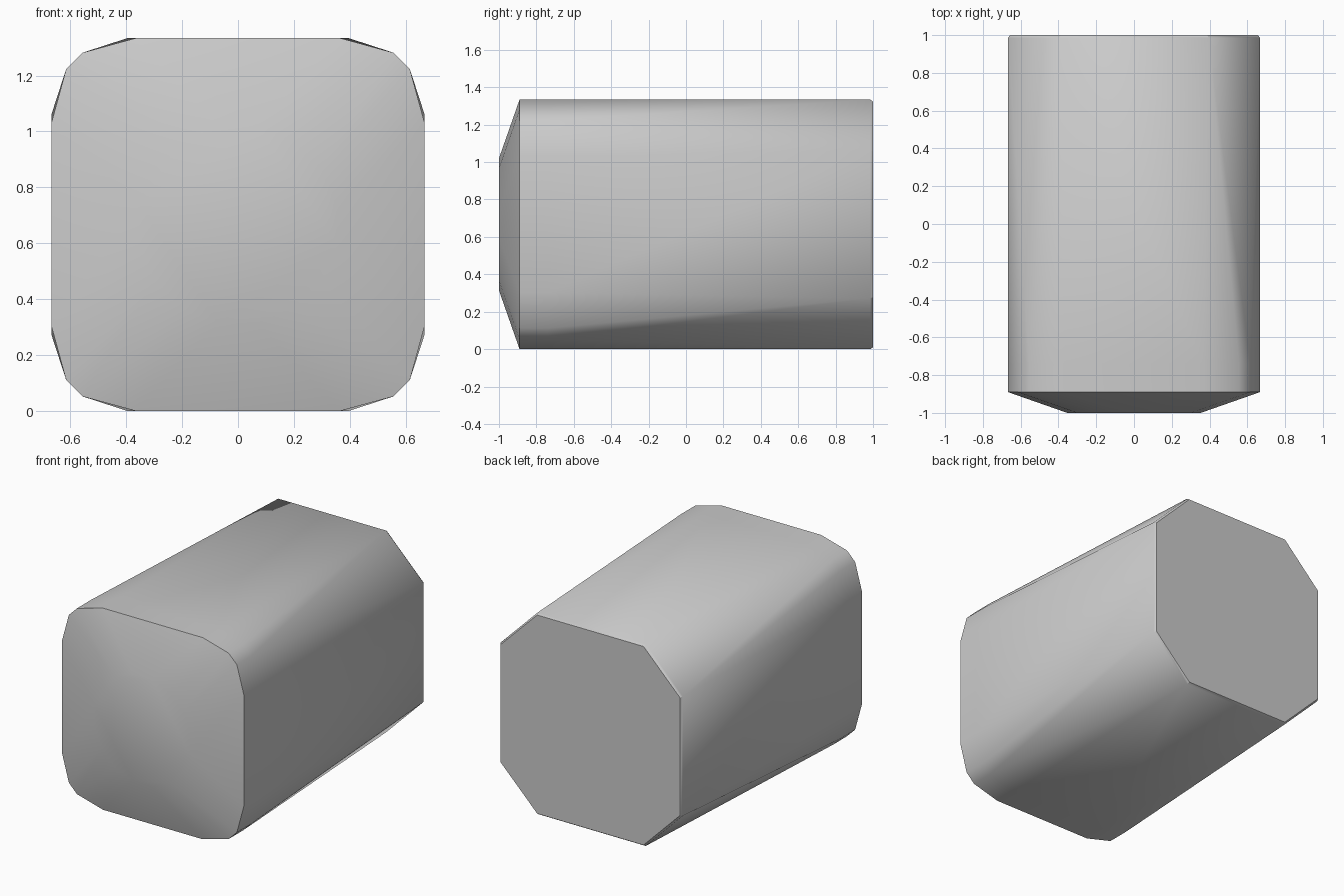
import bpy
import bmesh
import math

cube = bpy.data.objects.get("Cube")
if cube:
    bpy.data.objects.remove(cube)

HALF = 0.667           # half width and half height
SIDES = 16


def mirror_corner(corner):
    """Spread the upper left corner's points round all four corners."""
    ring = []
    for turn in range(4):
        for x, z in corner:
            for _ in range(turn):
                x, z = -z, x
            ring.append((x, z))
    return ring


def add_ring(bm, points, y):
    return [bm.verts.new((x, y, z + HALF)) for x, z in points]


def bridge(bm, a, b):
    n = len(a)
    for i in range(n):
        j = (i + 1) % n
        bm.faces.new((a[i], a[j], b[j], b[i]))


rounded = mirror_corner([(HALF, 0.365), (0.615, 0.555), (0.555, 0.615), (0.365, HALF)])
octagon = mirror_corner([(HALF, 0.395), (0.395, HALF)])
disc = [(0.36 * math.cos(math.tau * (i + 0.5) / SIDES),
         0.36 * math.sin(math.tau * (i + 0.5) / SIDES)) for i in range(SIDES)]

bm = bmesh.new()

# Domed front
nose = add_ring(bm, disc, -1)
shoulder = add_ring(bm, rounded, -0.89)
collar = add_ring(bm, rounded, -0.74)
bm.faces.new(nose)
bridge(bm, nose, shoulder)
bridge(bm, shoulder, collar)

# Long body, blending the rounded section into an octagon
rear = add_ring(bm, octagon, 0.985)
for k in range(4):
    d, c, b, a = collar[4 * k:4 * k + 4]
    q, p = rear[2 * k:2 * k + 2]
    bm.faces.new((d, c, q))
    bm.faces.new((c, b, p, q))
    bm.faces.new((b, a, p))
    bm.faces.new((a, collar[(4 * k + 4) % SIDES], rear[(2 * k + 2) % 8], p))

# Flat back with a narrow bevelled rim
inset = 0.985
back = add_ring(bm, [(x * inset, z * inset) for x, z in octagon], 1)
bridge(bm, rear, back)
bm.faces.new(back)

bmesh.ops.recalc_face_normals(bm, faces=bm.faces)
mesh = bpy.data.meshes.new("body")
bm.to_mesh(mesh)
bm.free()

body = bpy.data.objects.new("body", mesh)
bpy.context.collection.objects.link(body)

# Plain grey
grey = bpy.data.materials.new("grey")
grey.use_nodes = True
colour = (0.6, 0.6, 0.6, 1)
grey.diffuse_color = colour
grey.node_tree.nodes["Principled BSDF"].inputs["Base Color"].default_value = colour
mesh.materials.append(grey)

bpy.ops.object.select_all(action="DESELECT")
body.select_set(True)
bpy.context.view_layer.objects.active = body
bpy.ops.object.shade_smooth_by_angle(angle=math.radians(35))
